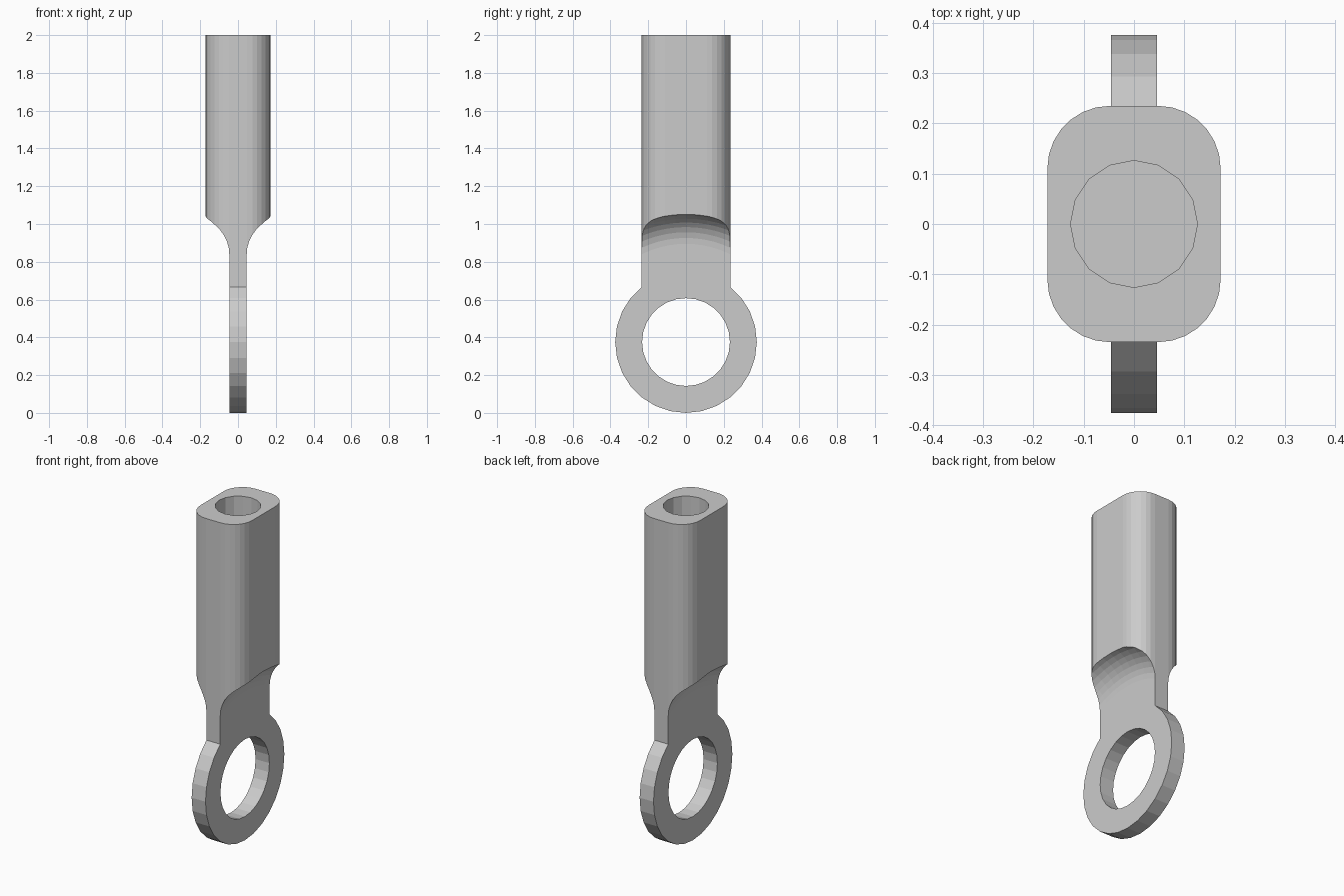
import bpy, bmesh
from math import sin, cos, pi, tau

if "Cube" in bpy.data.objects:
    bpy.data.objects.remove(bpy.data.objects["Cube"])

RING_Z = 0.375      # height of the eye centre
HALF_THICK = 0.046  # half thickness of the flat tab


def loft(name, rings):
    """Closed solid through a list of equal-length vertex rings."""
    bm = bmesh.new()
    loops = [[bm.verts.new(p) for p in ring] for ring in rings]
    n = len(loops[0])
    for a, b in zip(loops, loops[1:]):
        for i in range(n):
            j = (i + 1) % n
            bm.faces.new((a[i], a[j], b[j], b[i]))
    bm.faces.new(loops[0])
    bm.faces.new(loops[-1])
    bmesh.ops.recalc_face_normals(bm, faces=bm.faces)
    mesh = bpy.data.meshes.new(name)
    bm.to_mesh(mesh)
    bm.free()
    ob = bpy.data.objects.new(name, mesh)
    bpy.context.collection.objects.link(ob)
    return ob


def eye_circle(x, r, n):
    """Circle around the eye axis, first vertex at the bottom."""
    return [(x, r * sin(tau * i / n), RING_Z - r * cos(tau * i / n)) for i in range(n)]


def section(z, hx=0.172, hy=0.2345, r=0.124, steps=7):
    """Rounded rectangle shank section."""
    pts = []
    for q, (sx, sy) in enumerate(((1, 1), (-1, 1), (-1, -1), (1, -1))):
        for k in range(steps + 1):
            a = pi / 2 * (q + k / steps)
            pts.append((sx * (hx - r) + r * cos(a), sy * (hy - r) + r * sin(a), z))
    return pts


def combine(target, other, operation):
    mod = target.modifiers.new(other.name, 'BOOLEAN')
    mod.operation = operation
    mod.solver = 'EXACT'
    mod.object = other
    bpy.context.view_layer.objects.active = target
    bpy.ops.object.modifier_apply(modifier=mod.name)
    bpy.data.objects.remove(other)


# Shank and eye disc
rod = loft("rod_end", [section(0.45), section(2.0)])
disc = loft("eye_disc", [eye_circle(x, 0.375, 28) for x in (-0.12, 0.12)])
combine(rod, disc, 'UNION')

# Round filleted cut on each side leaves the thin tab
R0, FILLET, STEPS = 0.52, 0.16, 8
for side in (-1, 1):
    arc = [pi / 2 * k / STEPS for k in range(STEPS + 1)]
    prof = [(HALF_THICK + FILLET * (1 - cos(t)), R0 + FILLET * sin(t)) for t in arc]
    prof.append((0.5, R0 + FILLET))
    cutter = loft("side_cutter", [eye_circle(side * x, r, 72) for x, r in prof])
    combine(rod, cutter, 'DIFFERENCE')

# Hole through the eye
combine(rod, loft("eye_hole", [eye_circle(x, 0.2325, 28) for x in (-0.4, 0.4)]), 'DIFFERENCE')

# Blind bore in the top
bore = loft("bore", [[(0.126 * cos(tau * i / 16), 0.126 * sin(tau * i / 16), z)
                      for i in range(16)] for z in (1.25, 2.2)])
combine(rod, bore, 'DIFFERENCE')
